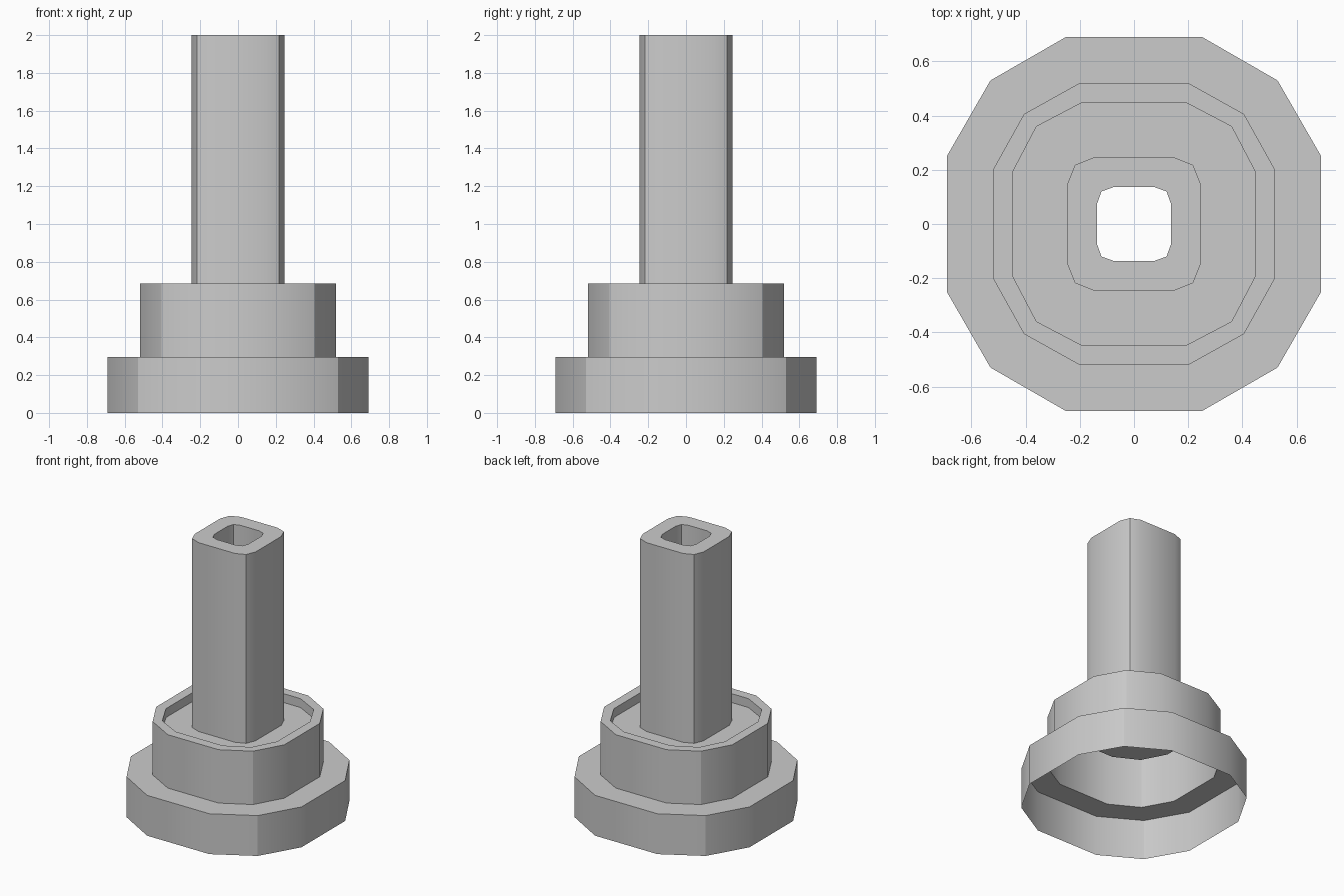
import bpy, bmesh, math

if "Cube" in bpy.data.objects:
    bpy.data.objects.remove(bpy.data.objects["Cube"])


def ring(flat, half, corner):
    """Twelve-sided rounded square: flat = distance to side, half = half side length."""
    quarter = [(flat, -half), (flat, half), (corner, corner)]
    pts = []
    for k in range(4):
        c, s = round(math.cos(k * math.pi / 2)), round(math.sin(k * math.pi / 2))
        pts += [(x * c - y * s, x * s + y * c) for x, y in quarter]
    return pts


def loft(name, sections):
    """Bridge a sequence of (ring, z) sections into an open shell."""
    bm = bmesh.new()
    loops = [[bm.verts.new((x, y, z)) for x, y in pts] for pts, z in sections]
    for a, b in zip(loops, loops[1:]):
        n = len(a)
        for i in range(n):
            j = (i + 1) % n
            bm.faces.new((a[i], a[j], b[j], b[i]))
    mesh = bpy.data.meshes.new(name)
    bm.to_mesh(mesh)
    bm.free()
    obj = bpy.data.objects.new(name, mesh)
    bpy.context.collection.objects.link(obj)
    bpy.ops.object.select_all(action='DESELECT')
    obj.select_set(True)
    bpy.context.view_layer.objects.active = obj
    bpy.ops.object.shade_smooth_by_angle(angle=math.radians(30))
    return obj


base_ring = ring(0.69, 0.252, 0.53)
collar_ring = ring(0.518, 0.205, 0.406)
recess_ring = ring(0.449, 0.19, 0.36)
tube_ring = ring(0.246, 0.148, 0.218)
bore_ring = ring(0.136, 0.076, 0.12)

STEP, RIM, FLOOR, TOP = 0.295, 0.685, 0.62, 2.0

# Wide hollow foot, open underneath, with its flat step
loft("base_flange", [(base_ring, 0), (base_ring, STEP), (collar_ring, STEP)])

# Narrower collar with a rim and a shallow recessed floor
loft("collar", [(collar_ring, STEP), (collar_ring, RIM), (recess_ring, RIM),
                (recess_ring, FLOOR), (tube_ring, FLOOR)])

# Tall square tube with an open bore
loft("tube", [(tube_ring, FLOOR), (tube_ring, TOP), (bore_ring, TOP),
              (bore_ring, FLOOR)])
